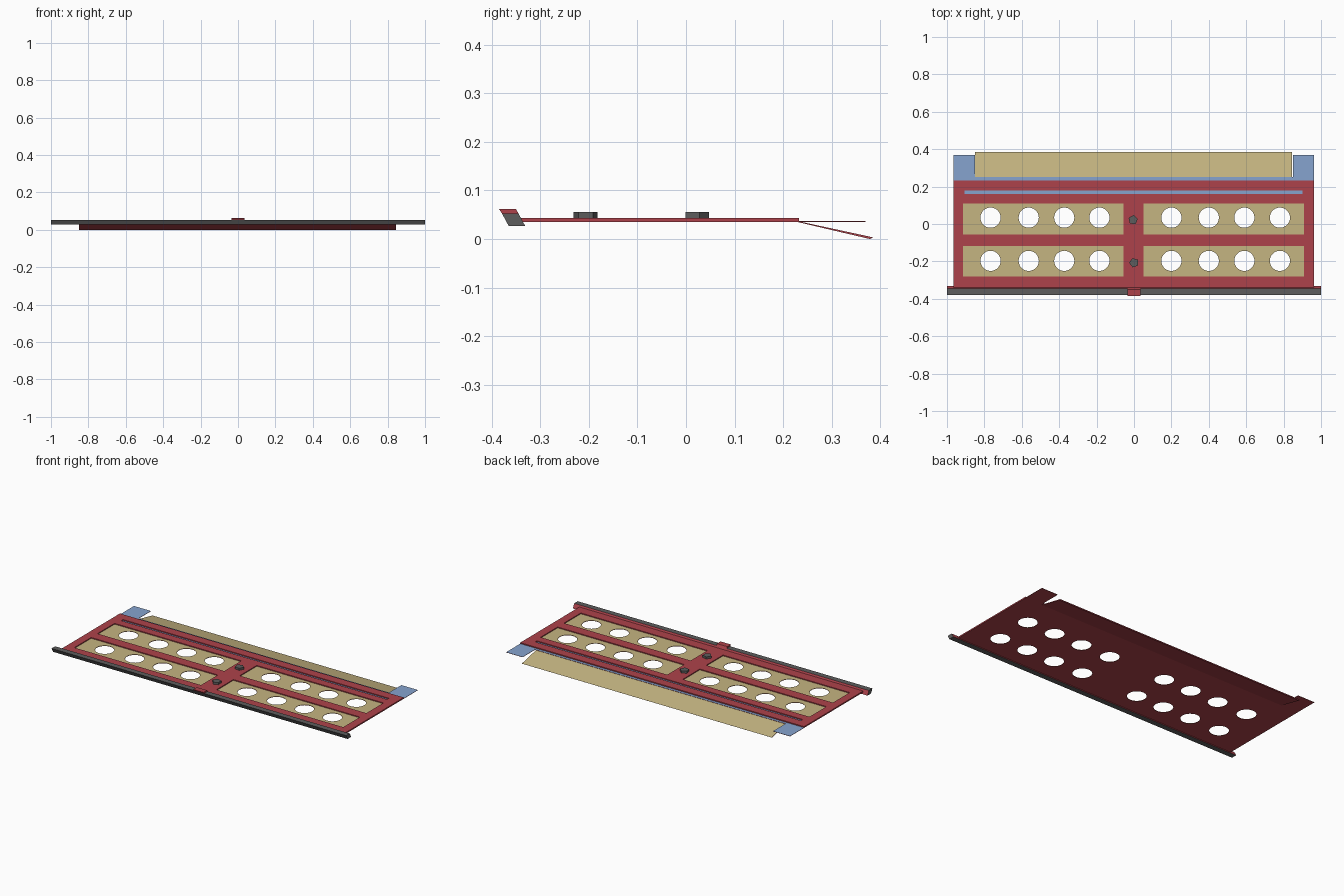
import bpy, bmesh, math
from mathutils import Vector

if "Cube" in bpy.data.objects:
    bpy.data.objects.remove(bpy.data.objects["Cube"])


def material(name, rgb):
    m = bpy.data.materials.new(name)
    m.diffuse_color = (*rgb, 1)
    m.use_nodes = True
    m.node_tree.nodes["Principled BSDF"].inputs["Base Color"].default_value = m.diffuse_color
    return m


RED = material("red", (0.42, 0.055, 0.07))
TAN = material("tan", (0.56, 0.46, 0.22))
BLUE = material("blue", (0.24, 0.37, 0.62))
GREY = material("dark_grey", (0.11, 0.11, 0.11))


def rect(x0, x1, y0, y1):
    return [(x0, y0), (x1, y0), (x1, y1), (x0, y1)]


def circle(x, y, r, n, turn=0.0):
    return [(x + r * math.cos(turn + 2 * math.pi * i / n),
             y + r * math.sin(turn + 2 * math.pi * i / n)) for i in range(n)]


def finish(name, bm, body, special=None, test=None):
    bmesh.ops.recalc_face_normals(bm, faces=bm.faces)
    bm.normal_update()
    if special:
        for f in bm.faces:
            f.material_index = int(test(f.normal))
    me = bpy.data.meshes.new(name)
    bm.to_mesh(me)
    bm.free()
    me.materials.append(body)
    if special:
        me.materials.append(special)
    ob = bpy.data.objects.new(name, me)
    bpy.context.collection.objects.link(ob)
    return ob


def plate(name, loops, z0, z1, body, top=None):
    """Flat sheet: first loop is the outline, the others are openings."""
    bm = bmesh.new()
    edges = []
    for loop in loops:
        vs = [bm.verts.new((x, y, z0)) for x, y in loop]
        edges += [bm.edges.new((vs[i - 1], vs[i])) for i in range(len(vs))]
    bmesh.ops.triangle_fill(bm, edges=edges, use_beauty=True, use_dissolve=False,
                            normal=(0, 0, 1))
    r = bmesh.ops.extrude_face_region(bm, geom=bm.faces[:])
    bmesh.ops.translate(bm, vec=(0, 0, z1 - z0),
                        verts=[v for v in r["geom"] if isinstance(v, bmesh.types.BMVert)])
    return finish(name, bm, body, top, lambda n: n.z > 0.5)


def bar(name, x0, x1, profile, body, special=None, test=None):
    """Side profile (y, z) swept along x."""
    bm = bmesh.new()
    f = bm.faces.new([bm.verts.new((x0, y, z)) for y, z in profile])
    r = bmesh.ops.extrude_face_region(bm, geom=[f])
    bmesh.ops.translate(bm, vec=(x1 - x0, 0, 0),
                        verts=[v for v in r["geom"] if isinstance(v, bmesh.types.BMVert)])
    return finish(name, bm, body, special, test)


# Layout of the four pockets and their holes
SPANS = [(-0.915, -0.055, (-0.767, -0.563, -0.373, -0.185)),
         (0.05, 0.91, (0.20, 0.40, 0.59, 0.78))]
ROWS = [(-0.055, 0.11, 0.034), (-0.28, -0.117, -0.197)]
pockets, holes = [], []
for y0, y1, cy in ROWS:
    for x0, x1, xs in SPANS:
        pockets.append(rect(x0, x1, y0, y1))
        holes.append([circle(x, cy, 0.054, 28) for x in xs])

# Base sheet with two rear tabs, blue above and red below
outline = [(-0.965, -0.34), (0.962, -0.34), (0.962, 0.37), (0.85, 0.37), (0.85, 0.25),
           (-0.85, 0.25), (-0.85, 0.37), (-0.965, 0.37)]
plate("base_sheet", [outline] + [h for hs in holes for h in hs], 0.035, 0.0367, RED, BLUE)

# Tan floor of each pocket
for i, (p, hs) in enumerate(zip(pockets, holes)):
    plate(f"pocket_floor_{i + 1}", [p] + hs, 0.0367, 0.0375, TAN)

# Raised red frame with pocket openings and the long slot
plate("top_frame", [rect(-0.965, 0.962, -0.34, 0.233)] + pockets
      + [rect(-0.905, 0.90, 0.16, 0.178)], 0.0367, 0.043, RED)

# Sloping rear flap, tan above
bar("rear_flap", -0.85, 0.845,
    [(0.232, 0.0365), (0.385, 0.0035), (0.379, 0.0), (0.232, 0.0345)],
    RED, TAN, lambda n: n.z > 0.5)

# Slanted front rail, red on its back face, with a small centre tab
bar("front_rail", -1, 1,
    [(-0.379, 0.053), (-0.345, 0.053), (-0.331, 0.027), (-0.365, 0.027)],
    GREY, RED, lambda n: n.y > 0.5)
bar("rail_centre_tab", -0.035, 0.035,
    [(-0.385, 0.062), (-0.350, 0.062), (-0.345, 0.053), (-0.379, 0.053)], RED)

# Five-sided studs on the centre strip
plate("rear_stud", [circle(-0.005, 0.022, 0.026, 5, math.radians(84))], 0.043, 0.056, GREY)
plate("front_stud", [circle(0.0, -0.207, 0.026, 5, math.radians(110))], 0.043, 0.056, GREY)
